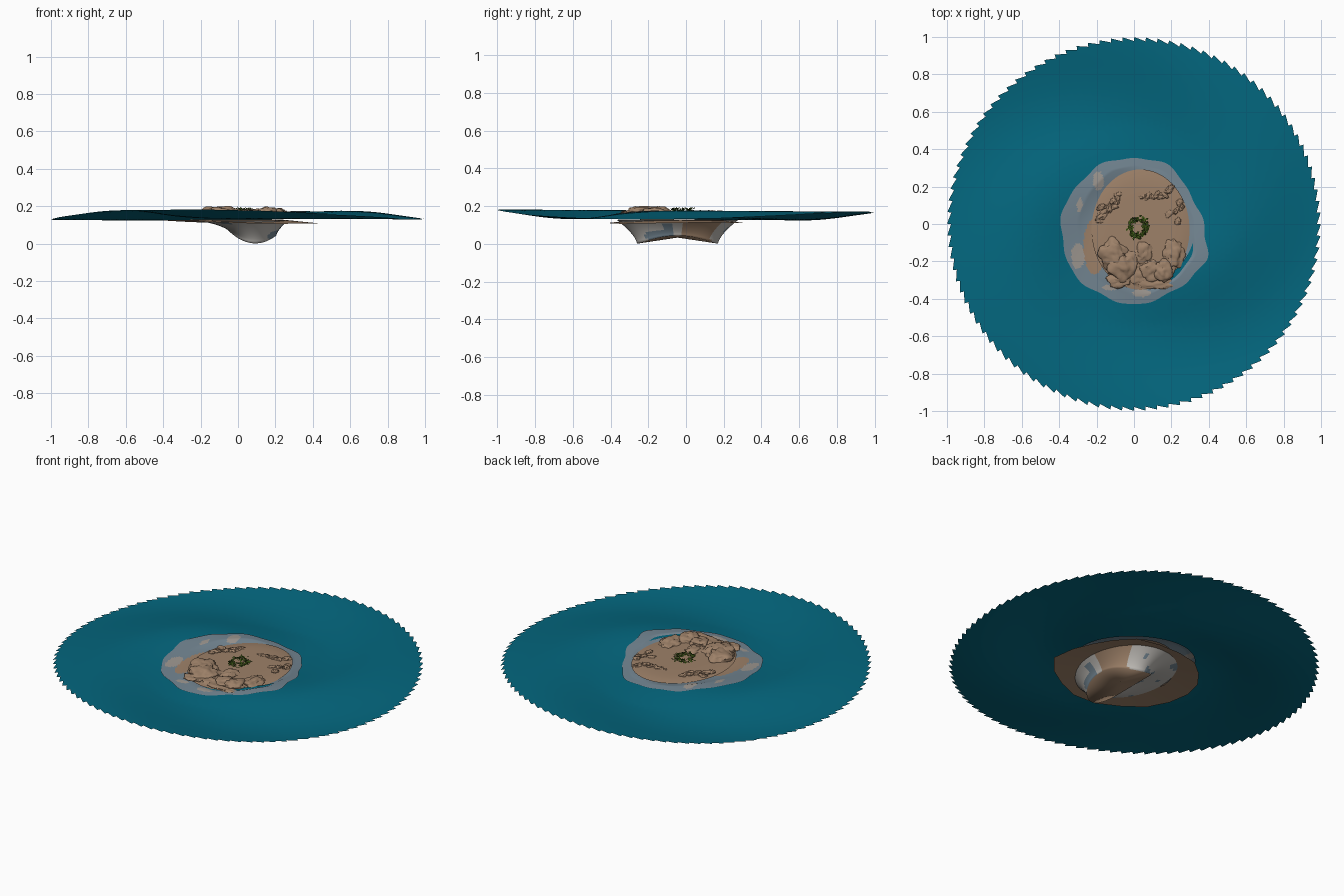
import bpy, math, random
from math import sin, cos, pi, radians
from mathutils import Vector, noise

random.seed(4)
cube = bpy.data.objects.get("Cube")
if cube:
    bpy.data.objects.remove(cube, do_unlink=True)


def material(name, rgb):
    m = bpy.data.materials.new(name)
    m.use_nodes = True
    m.diffuse_color = (*rgb, 1)
    bsdf = m.node_tree.nodes["Principled BSDF"]
    bsdf.inputs["Base Color"].default_value = (*rgb, 1)
    bsdf.inputs["Roughness"].default_value = 0.8
    return m


WATER = material("sea_teal", (0.001, 0.135, 0.21))
SAND = material("sand_tan", (0.34, 0.22, 0.14))
SHALLOW = material("shallow_grey_blue", (0.17, 0.235, 0.285))
FOAM = material("pale_foam", (0.34, 0.31, 0.28))
CLIFF = material("cliff_light_grey", (0.5, 0.48, 0.45))
LEAF = material("leaf_green", (0.045, 0.09, 0.008))


def make(name, verts, faces, mats, smooth=True):
    me = bpy.data.meshes.new(name)
    me.from_pydata(verts, [], faces)
    for m in mats:
        me.materials.append(m)
    ob = bpy.data.objects.new(name, me)
    bpy.context.collection.objects.link(ob)
    for p in me.polygons:
        p.use_smooth = smooth
    me.update()
    return ob


def polar(name, angles, rings, point, mats, cap=False):
    """Rings of points around z, joined with quads; point(t, angle) places each."""
    n = len(angles)
    verts = [point(k / rings, a) for k in range(rings + 1) for a in angles]
    faces = [(k * n + i, (k + 1) * n + i, (k + 1) * n + (i + 1) % n, k * n + (i + 1) % n)
             for k in range(rings) for i in range(n)]
    if cap:
        mid = sum((Vector(v) for v in verts[rings * n:]), Vector()) / n
        verts.append(mid)
        faces += [(rings * n + i, len(verts) - 1, rings * n + (i + 1) % n) for i in range(n)]
    return make(name, verts, faces, mats)


def around(n):
    return [2 * pi * i / n for i in range(n)]


def lobe(a, centre, power):
    return max(0, cos(a - radians(centre))) ** power


def shore(a):
    """Uneven radius of the shallow ring."""
    return (0.39 - 0.015 * sin(a) + 0.03 * lobe(a, -22, 60) - 0.035 * lobe(a, 22, 12)
            + 0.006 * sin(7 * a) + 0.004 * sin(13 * a))


# Sea: swirling sheet with a saw-toothed rim
TEETH = 100


def sea_height(r, a):
    swirl = 2 * (a + radians(103)) + 5.8 * (1 - r)
    return 0.152 + 0.024 * min(1, r / 0.55) * cos(swirl) - 0.006 * r * sin(a)


def sea_point(t, a):
    tooth = (a * TEETH / (2 * pi)) % 1
    rim = 0.978 + 0.022 * tooth
    r = 0.33 + (rim - 0.33) * t
    return (r * cos(a), r * sin(a), sea_height(r, a))


teeth_angles = [2 * pi * (i + f) / TEETH for i in range(TEETH) for f in (0.02, 0.5, 0.97)]
polar("sea", teeth_angles, 24, sea_point, [WATER])


# Shallow ring lying on the sea, with pale foam patches and a sand spit
def shallow_point(t, a):
    s = shore(a)
    x = (0.035 + 0.24 * cos(a)) * (1 - t) + s * cos(a) * t
    y = (-0.03 + 0.3 * sin(a)) * (1 - t) + (s * sin(a) - 0.02) * t
    over = sea_height(math.hypot(x, y), math.atan2(y, x)) + 0.006 - 0.002 * t
    blend = min(1, 2 * t)
    return (x, y, 0.148 * (1 - blend) + over * blend)


shallows = polar("shallows", around(220), 20, shallow_point, [SHALLOW, FOAM, SAND])
PATCHES = [(-0.3, -0.17, 0.035, 0.07, 1), (-0.19, 0.23, 0.03, 0.05, 1), (-0.29, 0.1, 0.015, 0.04, 1),
           (0.04, -0.37, 0.05, 0.02, 1), (-0.13, -0.34, 0.04, 0.015, 1), (-0.21, -0.12, 0.06, 0.15, 2)]
for p in shallows.data.polygons:
    x, y, _ = p.center
    for u, v, w, h, index in PATCHES:
        if ((x - u) / w) ** 2 + ((y - v) / h) ** 2 < 1:
            p.material_index = index


# Sunken sand shelf
def shelf_point(t, a):
    r = 0.24 + (shore(a) - 0.22) * t
    return (r * cos(a) + 0.01 * t, 0.88 * r * sin(a) - 0.03,
            0.128 - 0.014 * t - 0.007 * t * cos(a) + 0.005 * t * sin(2 * a + 1))


polar("sand_shelf", around(18), 3, shelf_point, [SAND])


# Underwater cliff narrowing to a saddle-shaped base
def cliff_point(t, a):
    low = 0.033 + 0.03 * cos(2 * a) - 0.02 * cos(a)
    flare = (1 - t) ** 1.5
    rx, ry = 0.135 + 0.115 * flare, 0.215 + 0.105 * flare
    return (0.07 - 0.05 * flare + rx * cos(a), -0.045 + ry * sin(a), 0.125 + (low - 0.125) * t)


cliff = polar("cliff", around(64), 10, cliff_point, [CLIFF, SAND, SHALLOW], cap=True)
for p in cliff.data.polygons:
    x, y, z = p.center
    a = math.degrees(math.atan2(y + 0.045, x - 0.05))
    if len(p.vertices) == 3 or 5 < a < 60:
        p.material_index = 1
    elif noise.noise(Vector((x, y, z)) * 11 + Vector((3, 1, 2))) > 0.35:
        p.material_index = 2


# Island top: low sand disc with a rounded lip
def island_point(t, a):
    r = 1 - t
    z = 0.166 - 0.009 * r ** 8
    return (0.035 + 0.262 * r * cos(a), -0.03 + 0.322 * r * sin(a), z)


polar("island_top", around(72), 10, island_point, [SAND])


# Rocks: lumpy half-buried spheres with flat undersides
def rock(name, x, y, sx, sy, height, turn=0):
    bpy.ops.mesh.primitive_ico_sphere_add(subdivisions=4, radius=1)
    ob = bpy.context.object
    ob.name = name
    seed = Vector((x, y, height)) * 40
    for v in ob.data.vertices:
        d = v.co.normalized()
        bump = noise.noise(d * 1.5 + seed) * 0.35 + noise.noise(d * 3.2 + seed) * 0.16
        v.co = d * (0.92 + bump)
        v.co.z = max(v.co.z, -0.1)
    ob.scale = (sx, sy, height)
    ob.rotation_euler.z = radians(turn)
    ob.location = (x, y, 0.163)
    ob.data.materials.append(SAND)
    bpy.ops.object.shade_smooth_by_angle(angle=radians(50))


BOULDERS = [(-0.11, -0.16, 0.085, 0.08, 0.042), (-0.06, -0.22, 0.085, 0.085, 0.04),
            (0.05, -0.15, 0.05, 0.06, 0.02), (0.09, -0.25, 0.065, 0.06, 0.024),
            (0.16, -0.25, 0.06, 0.065, 0.036), (0.21, -0.16, 0.06, 0.08, 0.026),
            (-0.08, -0.3, 0.07, 0.04, 0.018), (0.12, -0.32, 0.1, 0.03, 0.01),
            (0.02, -0.28, 0.06, 0.05, 0.012)]
for i, b in enumerate(BOULDERS):
    rock(f"boulder_{i + 1}", *b)

# Clusters of small flat stones: centre, direction, spread and count
for c, (x, y, turn, spread, count) in enumerate([(-0.14, 0.09, 50, 0.085, 9),
                                                 (0.12, 0.165, 5, 0.07, 7),
                                                 (0.22, 0.07, 75, 0.05, 5)]):
    ax = Vector((cos(radians(turn)), sin(radians(turn))))
    side = Vector((-ax.y, ax.x))
    for i in range(count):
        p = Vector((x, y)) + ax * spread * (2 * i / (count - 1) - 1) + side * random.uniform(-0.03, 0.03)
        rock(f"stone_{c + 1}_{i + 1}", p.x, p.y, random.uniform(0.02, 0.034),
             random.uniform(0.011, 0.018), random.uniform(0.008, 0.016), turn + random.uniform(-50, 50))

# Ring of small leaves
verts, faces = [], []
for i in range(130):
    a = random.uniform(0, 2 * pi)
    r = random.gauss(0.045, 0.008)
    c = Vector((0.02 + r * cos(a), -0.02 + r * sin(a), random.uniform(0.168, 0.19)))
    u = Vector((random.uniform(-1, 1), random.uniform(-1, 1), random.uniform(-0.5, 0.5))).normalized()
    w = u.cross(Vector((0, 0, 1))).normalized()
    b = len(verts)
    verts += [c + u * 0.011, c + w * 0.006, c - u * 0.011, c - w * 0.006]
    faces.append((b, b + 1, b + 2, b + 3))
make("leaf_ring", verts, faces, [LEAF], smooth=False)
